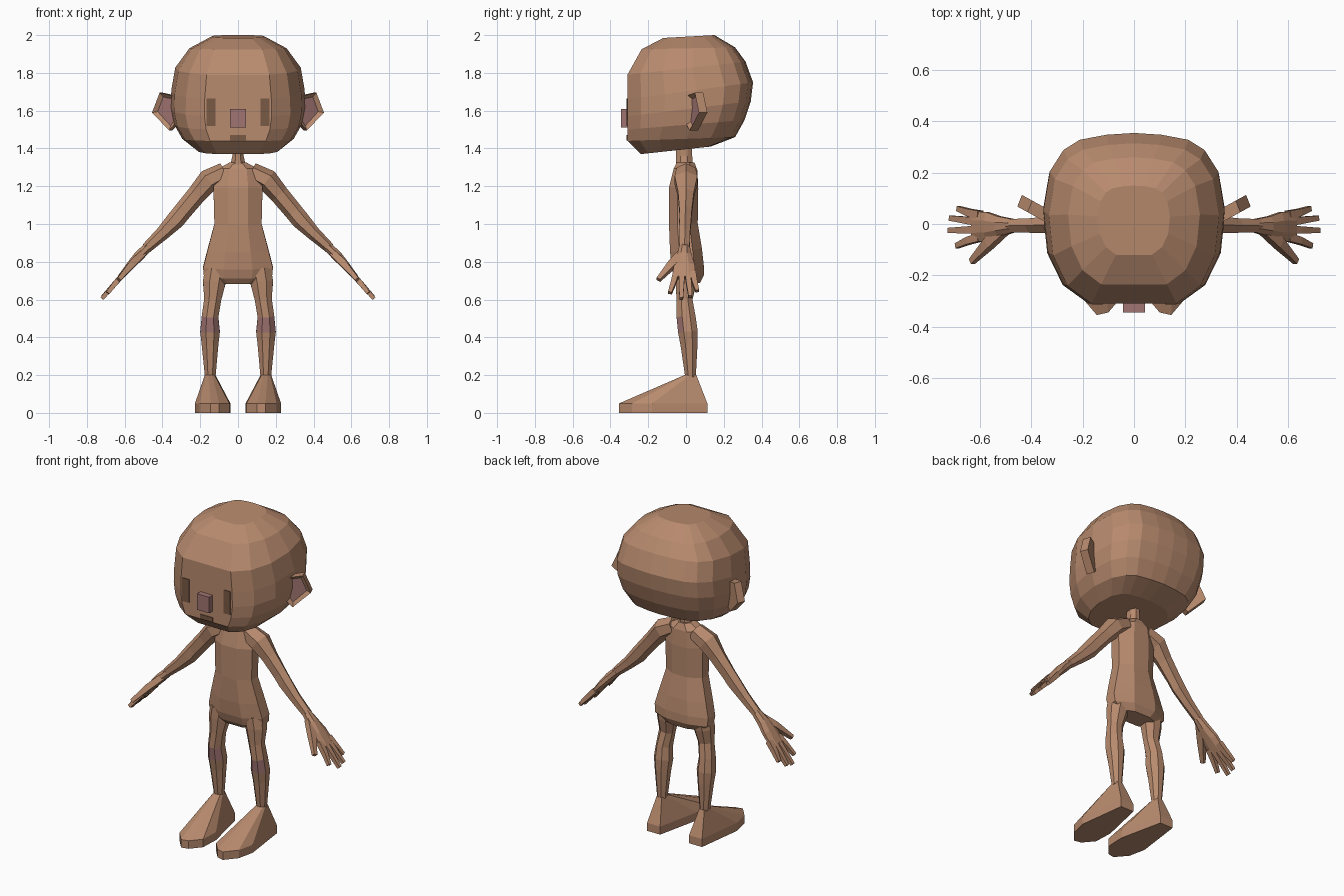
import bpy, bmesh, math
from mathutils import Vector


def make_material(name, rgb):
    m = bpy.data.materials.new(name)
    m.diffuse_color = (*rgb, 1)
    return m


SKIN = make_material("tan skin", (0.48, 0.257, 0.156))
PINK = make_material("dusky pink", (0.35, 0.175, 0.165))
DARK = make_material("dark brown", (0.19, 0.10, 0.06))


def finish(bm, name, mats, mirror=False):
    bmesh.ops.recalc_face_normals(bm, faces=bm.faces)
    me = bpy.data.meshes.new(name)
    bm.to_mesh(me)
    bm.free()
    for m in mats:
        me.materials.append(m)
    ob = bpy.data.objects.new(name, me)
    bpy.context.collection.objects.link(ob)
    if mirror:
        mod = ob.modifiers.new("Mirror", 'MIRROR')
        mod.use_mirror_merge = False
    return ob


def loft(name, rings, mirror=False, paint=None):
    """Skin a list of equal-length rings and cap both ends."""
    bm = bmesh.new()
    vs = [[bm.verts.new(p) for p in r] for r in rings]
    n = len(rings[0])
    for a, b in zip(vs, vs[1:]):
        for i in range(n):
            j = (i + 1) % n
            bm.faces.new((a[i], a[j], b[j], b[i]))
    bm.faces.new(vs[0])
    bm.faces.new(vs[-1])
    bmesh.ops.recalc_face_normals(bm, faces=bm.faces)
    if paint:
        for f in bm.faces:
            f.material_index = int(paint(f))
    return finish(bm, name, [SKIN, PINK], mirror)


def tube(name, stations, sides=8, mirror=True, paint=None):
    """Stations: x, y, z, half depth (towards y), half width."""
    pts = [Vector(s[:3]) for s in stations]
    rings = []
    for i, s in enumerate(stations):
        t = (pts[min(i + 1, len(pts) - 1)] - pts[max(i - 1, 0)]).normalized()
        v = t.cross(Vector((0, 1, 0))).normalized()
        u = v.cross(t)
        k = 1 / math.cos(math.pi / sides)
        angs = [2 * math.pi * (j + 0.5) / sides for j in range(sides)]
        rings.append([pts[i] + u * s[3] * k * math.cos(a) + v * s[4] * k * math.sin(a)
                      for a in angs])
    return loft(name, rings, mirror, paint)


def box(name, lo, hi, mat, mirror=False):
    bm = bmesh.new()
    bmesh.ops.create_cube(bm, size=1)
    for v in bm.verts:
        v.co = Vector([(l + h) / 2 + c * (h - l) for l, h, c in zip(lo, hi, v.co)])
    return finish(bm, name, [mat], mirror)


# Head: one plan outline, scaled and tilted ring by ring
half = [(0.5, -1), (0.78, -0.78), (0.95, -0.4), (1, 0.1), (0.93, 0.55),
        (0.78, 0.8), (0.6, 0.92), (0.3, 0.98)]
plan = half + [(0, 1)] + [(-x, t) for x, t in reversed(half)]
head_rows = [  # z front, z back, half width, y front, y back
    (1.37, 1.41, 0.22, -0.24, 0.13), (1.44, 1.46, 0.295, -0.31, 0.26),
    (1.50, 1.55, 0.338, -0.31, 0.31), (1.57, 1.65, 0.356, -0.31, 0.343),
    (1.66, 1.75, 0.353, -0.31, 0.355), (1.79, 1.86, 0.332, -0.31, 0.315),
    (1.925, 1.935, 0.257, -0.235, 0.26), (1.985, 2.0, 0.14, -0.12, 0.15)]
rings = []
for zf, zb, w, yf, yb in head_rows:
    rings.append([(x * w, yf + (yb - yf) * (t + 1) / 2, zf + (zb - zf) * (t + 1) / 2)
                  for x, t in plan])
loft("head", rings)

# Face details
box("nose", (-0.042, -0.345, 1.51), (0.042, -0.30, 1.61), PINK)
box("eyes", (0.12, -0.314, 1.52), (0.166, -0.306, 1.665), DARK, True)
box("mouth", (-0.043, -0.314, 1.443), (0.043, -0.306, 1.47), DARK)

# Ears: slanted slabs with a sunken pink front
bm = bmesh.new()
outline = [(0.325, 1.54), (0.365, 1.495), (0.455, 1.59), (0.415, 1.695), (0.325, 1.675)]
front = [bm.verts.new((x, 0.005 + (x - 0.34) * 0.55, z)) for x, z in outline]
back = [bm.verts.new((x - 0.018, 0.05 + (x - 0.34) * 0.55, z)) for x, z in outline]
face = bm.faces.new(front)
bm.faces.new(back[::-1])
for i in range(5):
    j = (i + 1) % 5
    bm.faces.new((front[i], back[i], back[j], front[j]))
bmesh.ops.recalc_face_normals(bm, faces=bm.faces)
bmesh.ops.inset_individual(bm, faces=[face], thickness=0.025, depth=-0.018)
face.material_index = 1
finish(bm, "ears", [SKIN, PINK], True)

# Neck and torso
tube("neck", [(0, -0.01, 1.29, 0.045, 0.045), (0, -0.01, 1.36, 0.043, 0.03),
              (0, -0.01, 1.44, 0.043, 0.03)], mirror=False)
torso_rows = [  # z, half width, y front, y back
    (1.325, 0.045, -0.05, 0.045), (1.29, 0.11, -0.065, 0.06), (1.19, 0.13, -0.09, 0.065),
    (1.0, 0.125, -0.09, 0.062), (0.86, 0.162, -0.085, 0.085), (0.77, 0.185, -0.075, 0.095),
    (0.72, 0.18, -0.06, 0.095), (0.685, 0.13, -0.035, 0.075)]
tube("torso", [(0, (f + b) / 2, z, (b - f) / 2, w) for z, w, f, b in torso_rows],
     mirror=False)

# Legs with pink knee caps
tube("legs", [(0.115, 0.005, 0.76, 0.06, 0.06), (0.126, 0.0, 0.69, 0.055, 0.06),
              (0.134, -0.008, 0.60, 0.042, 0.045), (0.148, 0.0, 0.51, 0.05, 0.044),
              (0.148, 0.01, 0.43, 0.052, 0.052), (0.148, 0.016, 0.36, 0.045, 0.044),
              (0.147, 0.024, 0.19, 0.028, 0.028)],
     paint=lambda f: f.normal.y < -0.3 and 0.43 < f.calc_center_median().z < 0.51)

# Feet: sole outline rising to the ankle
sole = [(0.10, -0.345), (0.145, -0.355), (0.205, -0.285), (0.228, -0.18),
        (0.19, 0.113), (0.10, 0.113), (0.04, -0.16), (0.045, -0.28)]
ankle = [(0.135, -0.008), (0.157, -0.008), (0.17, 0), (0.176, 0.02),
         (0.165, 0.055), (0.13, 0.055), (0.119, 0.02), (0.124, 0)]
loft("feet", [[(x, y, z) for x, y in o]
              for o, z in ((sole, 0), (sole, 0.05), (ankle, 0.2))], True)

# Arms
tube("arms", [(0.07, 0, 1.275, 0.05, 0.045), (0.155, 0, 1.232, 0.06, 0.052),
              (0.22, 0, 1.155, 0.042, 0.044), (0.295, -0.002, 1.065, 0.033, 0.042),
              (0.33, -0.004, 1.022, 0.032, 0.042), (0.40, -0.006, 0.95, 0.028, 0.032),
              (0.485, -0.007, 0.872, 0.026, 0.024)], sides=6)

# Hands: palm, four fingers and a thumb
tube("palms", [(0.475, -0.007, 0.88, 0.027, 0.025), (0.525, -0.01, 0.83, 0.04, 0.027),
               (0.57, -0.01, 0.78, 0.056, 0.022), (0.625, -0.01, 0.715, 0.06, 0.015)])
fingers = [(0.036, 0.685, 0.060, 0.645), (0.008, 0.715, 0.023, 0.615),
           (-0.022, 0.720, -0.025, 0.605), (-0.052, 0.690, -0.085, 0.635)]
for i, (y0, x1, y1, z1) in enumerate(fingers):
    tube("finger_%d" % (i + 1), [(0.60, y0, 0.742, 0.016, 0.015),
                                 (0.645, y0 + (y1 - y0) * 0.4, 0.692, 0.014, 0.014),
                                 (x1, y1, z1, 0.010, 0.010)], sides=4)
tube("thumbs", [(0.505, -0.02, 0.845, 0.02, 0.018), (0.565, -0.075, 0.785, 0.021, 0.018),
                (0.632, -0.146, 0.705, 0.011, 0.011)], sides=4)
